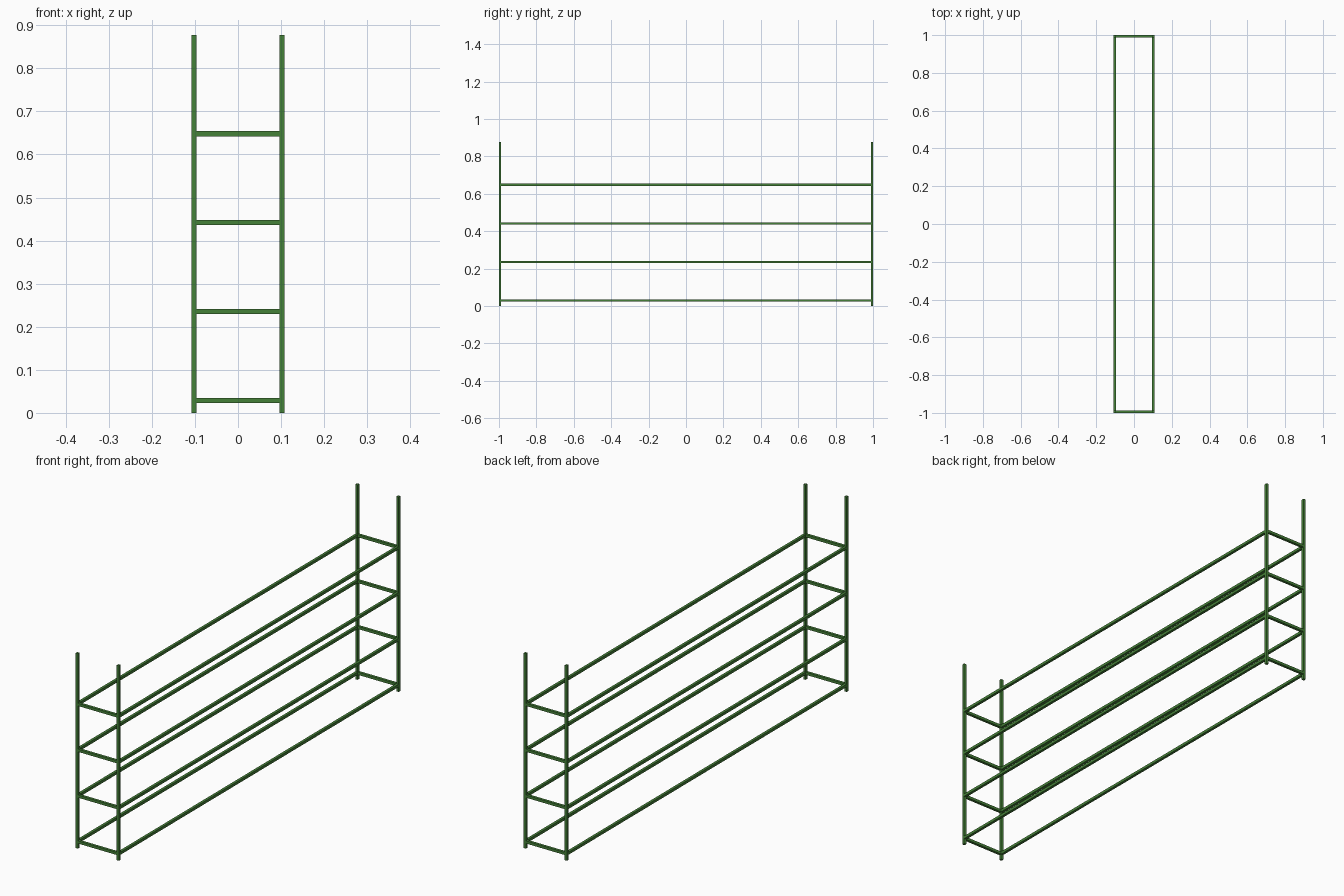
import bpy

if "Cube" in bpy.data.objects:
    bpy.data.objects.remove(bpy.data.objects["Cube"])

green = bpy.data.materials.new("green_paint")
green.diffuse_color = (0.06, 0.22, 0.04, 1)
green.use_nodes = True
green.node_tree.nodes["Principled BSDF"].inputs["Base Color"].default_value = green.diffuse_color

T = 0.012                # square bar thickness
X, Y = 0.102, 0.994      # post centre offsets
H = 0.877                # post height
LEVELS = [0.029 + 0.2063 * i for i in range(4)]


def bar(name, centre, size):
    bpy.ops.mesh.primitive_cube_add(size=1, location=centre)
    ob = bpy.context.object
    ob.name = name
    ob.scale = size
    bpy.ops.object.transform_apply(location=False, rotation=False, scale=True)
    ob.data.materials.append(green)
    return ob


# Four upright posts
for sx, side in ((-1, "left"), (1, "right")):
    for sy, end in ((-1, "front"), (1, "back")):
        bar(f"{end}_{side}_post", (sx * X, sy * Y, H / 2), (T, T, H))

# Rectangular frame of rails at each level, butted between the posts
for i, z in enumerate(LEVELS, 1):
    for s, side in ((-1, "left"), (1, "right")):
        bar(f"{side}_long_rail_{i}", (s * X, 0, z), (T, 2 * Y - T, T))
    for s, end in ((-1, "front"), (1, "back")):
        bar(f"{end}_cross_rail_{i}", (0, s * Y, z), (2 * X - T, T, T))
